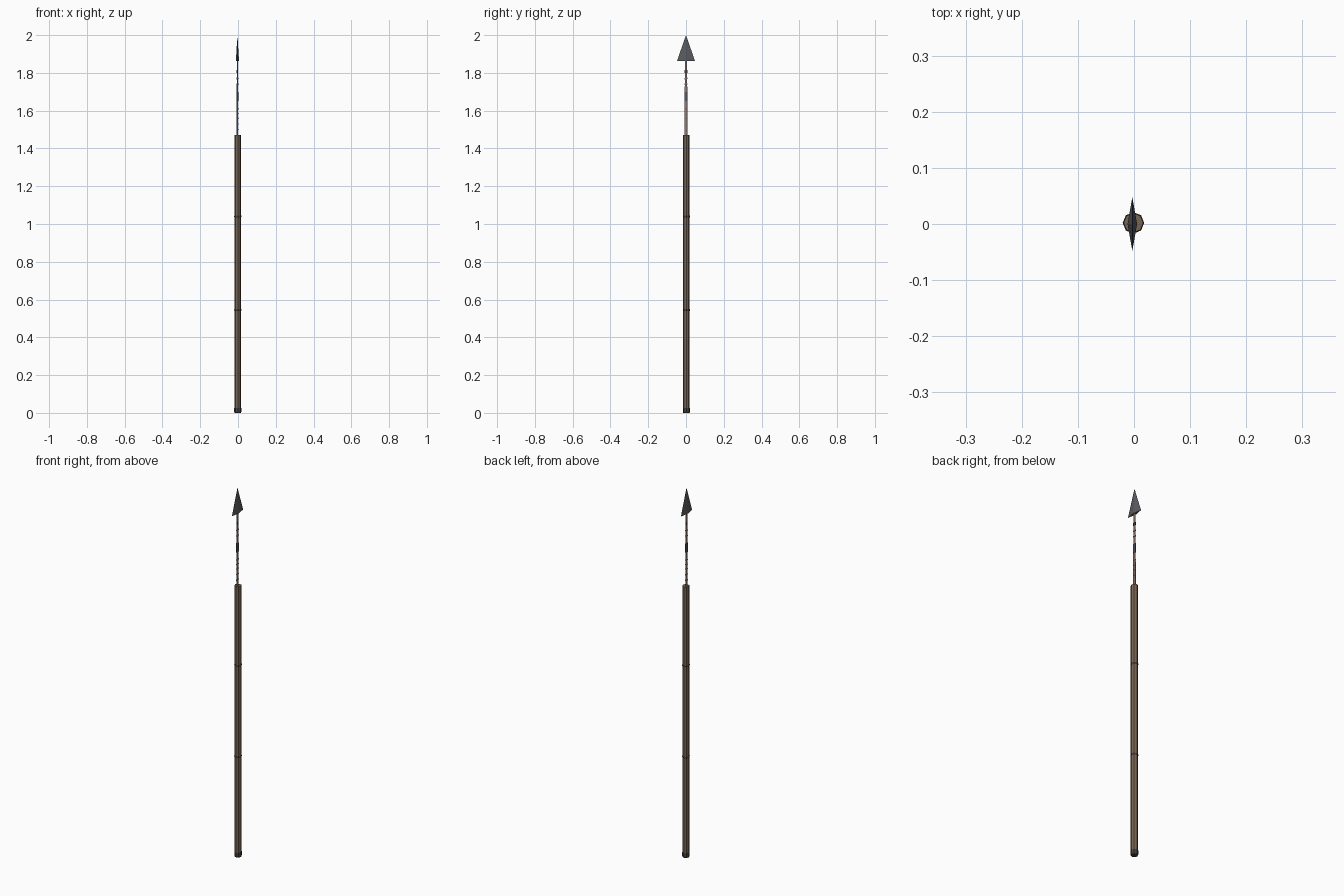
import bpy, math

if "Cube" in bpy.data.objects:
    bpy.data.objects.remove(bpy.data.objects["Cube"])

def mat(name, c):
    m = bpy.data.materials.new(name)
    m.diffuse_color = (*c, 1)
    m.use_nodes = True
    m.node_tree.nodes["Principled BSDF"].inputs["Base Color"].default_value = m.diffuse_color
    return m

wood = mat("wood", (0.19, 0.13, 0.08))
dark = mat("dark_band", (0.06, 0.05, 0.045))
rust = mat("rusty_iron", (0.30, 0.20, 0.17))
steel = mat("steel", (0.10, 0.105, 0.115))

def loft(name, sections, sides, m, cx=0.0, cy=0.0, twist=0.0):
    """Stack of elliptical sections (z, rx, ry), capped; a zero radius makes a point."""
    verts, faces, rings = [], [], []
    for z, rx, ry in sections:
        if rx == 0:
            rings.append([len(verts)] * sides)
            verts.append((cx, cy, z))
            continue
        rings.append(list(range(len(verts), len(verts) + sides)))
        for i in range(sides):
            a = twist + 2 * math.pi * i / sides
            verts.append((cx + rx * math.cos(a), cy + ry * math.sin(a), z))
    for a, b in zip(rings, rings[1:]):
        for i in range(sides):
            j = (i + 1) % sides
            f = [a[i], a[j], b[j], b[i]]
            faces.append(list(dict.fromkeys(f)))
    for r, flip in ((rings[0], True), (rings[-1], False)):
        if len(set(r)) > 1:
            faces.append(r[::-1] if flip else r)
    me = bpy.data.meshes.new(name)
    me.from_pydata(verts, [], faces)
    me.materials.append(m)
    ob = bpy.data.objects.new(name, me)
    bpy.context.collection.objects.link(ob)
    return ob

SX, SY = -0.001, 0.002   # shaft axis
HX = -0.003              # blade and neck axis

# Wooden shaft with bands and butt cap
loft("shaft", [(0.01, .0175, .0175), (1.47, .0175, .0175)], 8, wood, SX, SY)
for i, z in enumerate((0.545, 1.04)):
    loft(f"shaft_band_{i+1}", [(z - .005, .0178, .0178), (z - .002, .0192, .0192),
         (z + .002, .0192, .0192), (z + .005, .0178, .0178)], 8, dark, SX, SY)
loft("butt_cap", [(0, .017, .017), (.006, .019, .019), (.025, .019, .019)], 8, dark, SX, SY)

# Flattened iron neck
loft("neck", [(1.44, .004, .0085), (1.65, .0037, .008), (1.87, .0035, .007)], 6, rust, HX)

# Cord turns around the neck, slightly tilted
for i, z in enumerate((1.50, 1.53, 1.56, 1.585, 1.61, 1.74, 1.77)):
    c = loft(f"cord_turn_{i+1}", [(-.005, .004, .0082), (0, .005, .0097),
             (.005, .004, .0082)], 6, rust, HX)
    c.location.z = z
    c.rotation_euler.x = 0.4

# Dark bindings
loft("neck_binding", [(1.65, .0045, .009), (1.70, .0045, .009)], 6, steel, HX)
loft("upper_binding", [(1.80, .0043, .0085), (1.815, .0043, .0085)], 6, dark, HX)

# Diamond-section spearhead
loft("spearhead", [(1.862, .0085, .048), (2.0, 0, 0)], 4, steel, HX)
